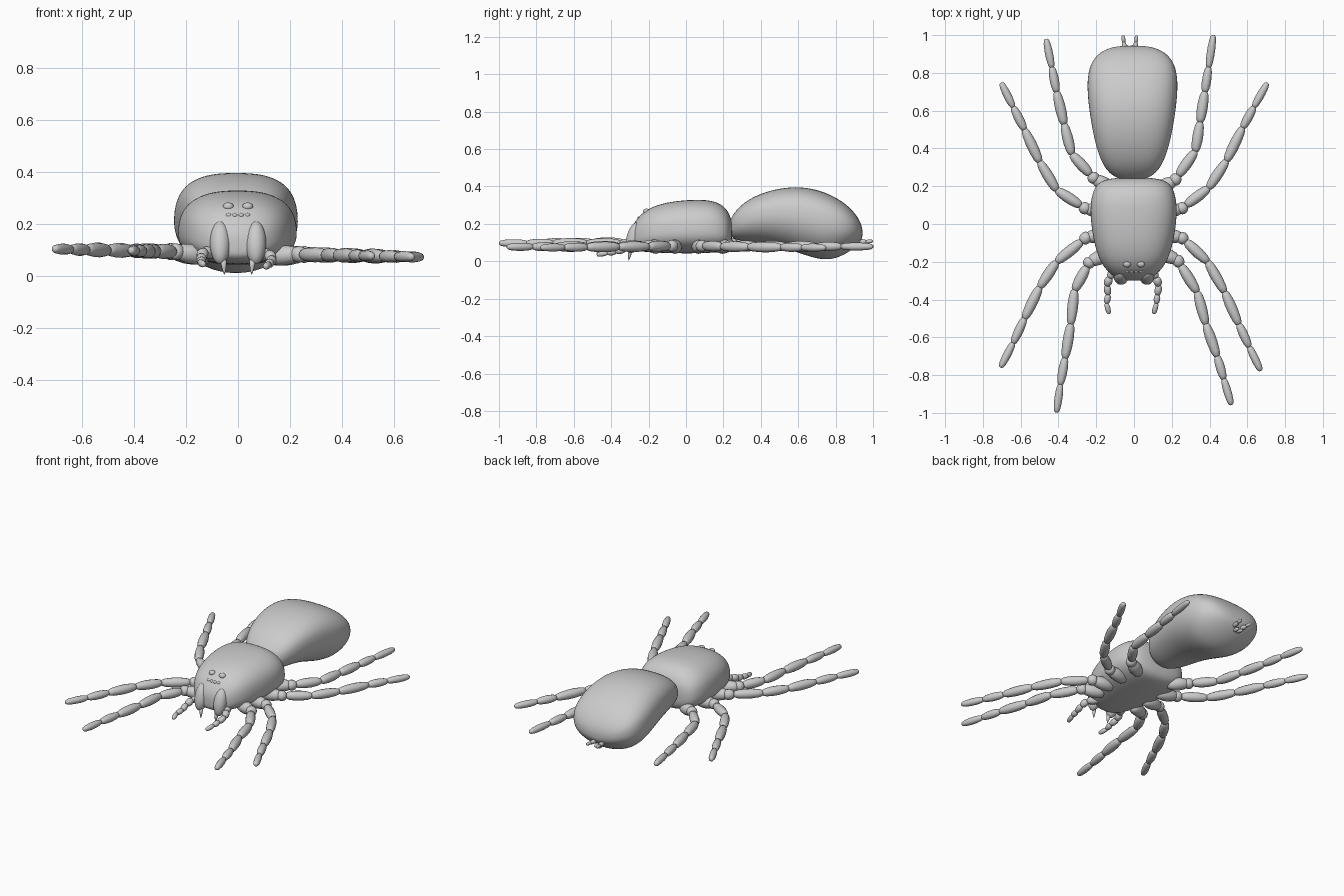
import bpy, bmesh, math
from mathutils import Vector, Matrix

if "Cube" in bpy.data.objects:
    bpy.data.objects.remove(bpy.data.objects["Cube"])


def finish(bm, name, sub=0):
    bmesh.ops.recalc_face_normals(bm, faces=bm.faces)
    me = bpy.data.meshes.new(name)
    bm.to_mesh(me)
    bm.free()
    for p in me.polygons:
        p.use_smooth = True
    ob = bpy.data.objects.new(name, me)
    bpy.context.collection.objects.link(ob)
    if sub:
        m = ob.modifiers.new("Smooth", 'SUBSURF')
        m.levels = m.render_levels = sub
    return ob


def skin(bm, rings):
    n = len(rings[0])
    for a, b in zip(rings, rings[1:]):
        for i in range(n):
            bm.faces.new((a[i], a[(i + 1) % n], b[(i + 1) % n], b[i]))
    bm.faces.new(rings[0])
    bm.faces.new(rings[-1])


def loft_body(name, sections, cx, mid, e_top, e_bot, n=28):
    """Sections along y: (y, half width, bottom z, top z)."""
    bm = bmesh.new()
    rings = []
    for y, w, zb, zt in sections:
        zm = zb + (zt - zb) * mid
        ring = []
        for i in range(n):
            a = 2 * math.pi * i / n
            c, s = math.cos(a), math.sin(a)
            e = 2 / (e_top if s > 0 else e_bot)
            h = zt - zm if s > 0 else zm - zb
            ring.append(bm.verts.new((cx + w * math.copysign(abs(c) ** e, c), y,
                                      zm + h * math.copysign(abs(s) ** e, s))))
        rings.append(ring)
    skin(bm, rings)
    return finish(bm, name, 2)


LIMB = [(-.02, .35), (.02, .65), (.12, .85), (.35, 1), (.6, 1), (.85, .85), (.97, .65), (1.02, .35)]
CONE = [(0, 1), (.4, .8), (.8, .4), (1, .05)]


def segment(bm, a, b, r, profile=LIMB, n=12):
    """Bulging tube between two points."""
    a, b = Vector(a), Vector(b)
    q = (b - a).to_track_quat('Z', 'Y')
    rings = []
    for t, k in profile:
        rings.append([bm.verts.new(a.lerp(b, t) + q @ Vector((
            r * k * math.cos(2 * math.pi * i / n), r * k * math.sin(2 * math.pi * i / n), 0)))
            for i in range(n)])
    skin(bm, rings)


def ball(name, loc, scale, tilt=0):
    bm = bmesh.new()
    bmesh.ops.create_uvsphere(bm, u_segments=24, v_segments=14, radius=1)
    bmesh.ops.transform(bm, verts=bm.verts, matrix=Matrix.Translation(loc)
                        @ Matrix.Rotation(tilt, 4, 'X') @ Matrix.Diagonal((*scale, 1)))
    return finish(bm, name)


# Head and thorax
loft_body("cephalothorax", [
    (-.30, .05, .09, .14), (-.292, .085, .07, .18), (-.265, .125, .055, .225), (-.22, .165, .05, .272),
    (-.15, .198, .045, .305), (-.05, .22, .042, .325), (.06, .232, .042, .331), (.14, .226, .045, .327),
    (.20, .205, .05, .30), (.23, .17, .07, .26), (.243, .11, .10, .22), (.246, .04, .13, .18)],
    -.002, .42, 2.5, 2.3)

# Abdomen
loft_body("abdomen", [
    (.232, .03, .16, .20), (.242, .08, .13, .235), (.265, .12, .115, .27), (.32, .163, .105, .325),
    (.42, .197, .095, .372), (.53, .219, .07, .397), (.64, .235, .03, .398), (.74, .242, .002, .372),
    (.82, .233, .02, .332), (.88, .205, .055, .285), (.92, .155, .09, .235), (.938, .10, .115, .195),
    (.944, .04, .135, .165)], -.008, .55, 2.6, 2.0)

# Legs: hip, knee and joints in plan
LEGS = {
    "right_leg_1": [(.23, -.19), (.335, -.36), (.38, -.53), (.44, -.70), (.475, -.82), (.515, -.955)],
    "right_leg_2": [(.25, -.07), (.39, -.20), (.48, -.36), (.555, -.53), (.61, -.65), (.67, -.775)],
    "right_leg_3": [(.25, .08), (.395, .19), (.49, .335), (.575, .51), (.635, .62), (.705, .745)],
    "right_leg_4": [(.215, .23), (.325, .385), (.35, .54), (.375, .70), (.395, .83), (.42, .997)],
    "left_leg_1": [(-.235, -.20), (-.315, -.35), (-.335, -.53), (-.365, -.71), (-.39, -.85), (-.41, -.995)],
    "left_leg_2": [(-.25, -.07), (-.41, -.20), (-.50, -.335), (-.58, -.50), (-.64, -.63), (-.705, -.757)],
    "left_leg_3": [(-.255, .08), (-.41, .18), (-.50, .33), (-.58, .50), (-.64, .62), (-.702, .745)],
    "left_leg_4": [(-.21, .24), (-.33, .37), (-.37, .53), (-.41, .70), (-.435, .83), (-.465, .977)],
}
for name, plan in LEGS.items():
    pts = [Vector((x, y, .088 - .022 * x)) for x, y in plan]
    bm = bmesh.new()
    hip, knee = pts[0], pts[1]
    base = Vector((hip.x * .5, hip.y * .75, .075))
    segment(bm, base, hip, .038)
    troch = hip.lerp(knee, .18)
    segment(bm, hip.lerp(knee, -.1), troch, .032)
    segment(bm, troch, knee, .029)
    for a, b, r in zip(pts[1:], pts[2:], (.028, .028, .024, .021)):
        segment(bm, a, b, r)
    finish(bm, name)

for s, side in ((1, "right"), (-1, "left")):
    # Chelicera and fang
    ball(side + "_chelicera", (s * .068, -.275, .128), (.04, .042, .086), math.radians(-16))
    bm = bmesh.new()
    segment(bm, (s * .056, -.298, .06), (s * .052, -.306, .005), .012, CONE)
    finish(bm, side + "_fang")
    # Palp
    o = .012 if s < 0 else 0
    palp = [(.08, -.22, .08), (.118, -.285, .085), (.132, -.325, .065), (.124, -.375, .052),
            (.119, -.42, .045), (.105, -.475, .035)]
    palp = [(s * (x + o + (.015 if o and y < -.4 else 0)), y, z + o * .7) for x, y, z in palp]
    bm = bmesh.new()
    for a, b, r in zip(palp, palp[1:], (.024, .022, .019, .017, .014)):
        segment(bm, a, b, r)
    finish(bm, side + "_palp")
    # Eyes
    ball(side + "_large_eye", (s * .037, -.212, .266), (.021, .018, .016))
    ball(side + "_inner_eye", (s * .012, -.249, .232), (.011, .011, .009))
    ball(side + "_outer_eye", (s * .036, -.246, .232), (.012, .011, .009))
    # Spinnerets
    bm = bmesh.new()
    x = -.022 + s * .026
    segment(bm, (x, .91, .105), (x + s * .006, .965, .105), .013)
    segment(bm, (x + s * .006, .96, .105), (x + s * .01, .998, .108), .010)
    segment(bm, (-.022 + s * .012, .90, .085), (-.022 + s * .014, .945, .08), .011)
    finish(bm, side + "_spinneret")
